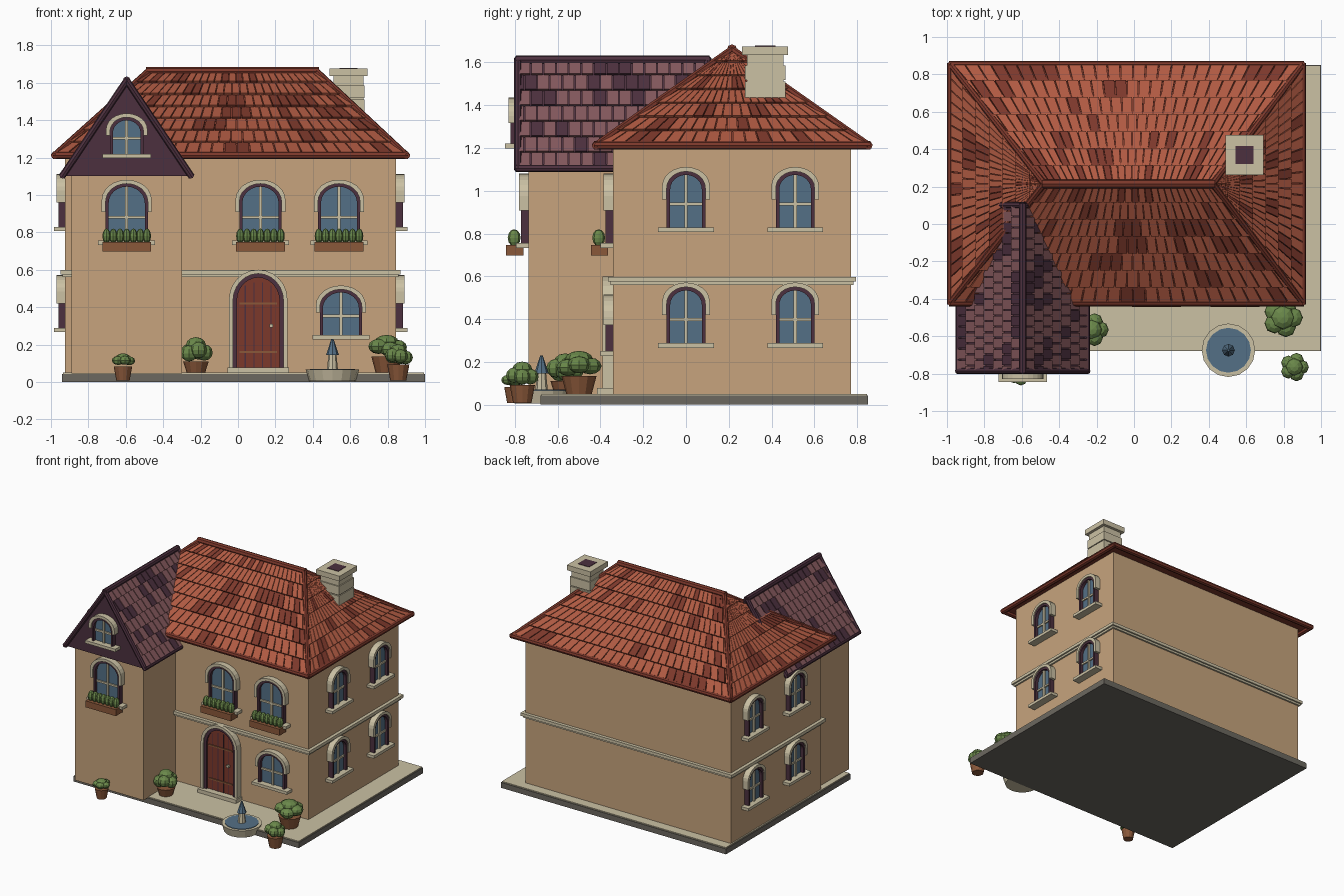
import bpy, bmesh, math, random
from mathutils import Vector, Matrix

random.seed(4)
if "Cube" in bpy.data.objects:
    bpy.data.objects.remove(bpy.data.objects["Cube"])


def make_mat(name, r, g, b):
    lin = [((c / 255 + 0.055) / 1.055) ** 2.4 for c in (r, g, b)] + [1]
    m = bpy.data.materials.new(name)
    m.use_nodes = True
    m.diffuse_color = lin
    m.node_tree.nodes["Principled BSDF"].inputs["Base Color"].default_value = lin
    return m


WALL = make_mat("tan plaster", 199, 164, 125)
STONE = make_mat("cream stone", 203, 193, 164)
GREY = make_mat("grey stone", 108, 104, 96)
TILE = make_mat("orange tile", 176, 90, 66)
RED = make_mat("dark red", 124, 56, 43)
PLUM = make_mat("dark plum", 76, 48, 62)
MAUVE = make_mat("mauve tile", 132, 88, 92)
GLASS = make_mat("blue glass", 84, 112, 134)
GREEN = make_mat("leaf green", 106, 136, 74)
BROWN = make_mat("brown clay", 138, 88, 58)


def finish(name, bm, *mats, frame=None):
    bmesh.ops.recalc_face_normals(bm, faces=bm.faces)
    mesh = bpy.data.meshes.new(name)
    bm.to_mesh(mesh)
    bm.free()
    for m in mats:
        mesh.materials.append(m)
    ob = bpy.data.objects.new(name, mesh)
    if frame:
        ob.matrix_world = frame
    bpy.context.scene.collection.objects.link(ob)
    return ob


def box(name, x, y, z, mat, frame=None):
    """Box from (min, max) pairs."""
    bm = bmesh.new()
    bmesh.ops.create_cube(bm, size=1)
    for v in bm.verts:
        v.co = [lo + (hi - lo) * (c + 0.5) for c, (lo, hi) in zip(v.co, (x, y, z))]
    return finish(name, bm, mat, frame=frame)


def prism(name, outline, y0, y1, mat, frame=None):
    """Extrude an (x, z) outline along y."""
    bm = bmesh.new()
    face = bm.faces.new([bm.verts.new((x, y0, z)) for x, z in outline])
    ext = bmesh.ops.extrude_face_region(bm, geom=[face])["geom"]
    bmesh.ops.translate(bm, vec=(0, y1 - y0, 0), verts=[e for e in ext if isinstance(e, bmesh.types.BMVert)])
    return finish(name, bm, mat, frame=frame)


def lathe(name, place, z0, z1, r0, r1, mat, sides=16):
    bm = bmesh.new()
    bmesh.ops.create_cone(bm, cap_ends=True, segments=sides, radius1=r0, radius2=r1, depth=z1 - z0)
    return finish(name, bm, mat, frame=Matrix.Translation((*place, (z0 + z1) / 2)))


def beam(name, a, b, mat, r=0.018):
    a, b = Vector(a), Vector(b)
    bm = bmesh.new()
    bmesh.ops.create_cone(bm, cap_ends=True, segments=8, radius1=r, radius2=r, depth=(b - a).length + r)
    rot = (b - a).to_track_quat("Z", "Y").to_matrix().to_4x4()
    return finish(name, bm, mat, frame=Matrix.Translation((a + b) / 2) @ rot)


def tiles(name, a, b, c, d, cols, rows, mats, dark):
    """Lapped tiles over the slope a-b (eave) to d-c (ridge)."""
    a, b, c, d = map(Vector, (a, b, c, d))
    n = (b - a).cross(d - a).normalized()
    bm = bmesh.new()

    def at(u, v, lift):
        return bm.verts.new(a.lerp(b, u).lerp(d.lerp(c, u), v) + n * lift)

    for row in range(rows):
        v0, v1 = row / rows, (row + 1) / rows
        shift = 0.5 * (row % 2)
        shade = 0
        for col in range(cols + 1):
            u0 = max(0, (col - shift) / cols) + 0.05 / cols
            u1 = min(1, (col + 1 - shift) / cols) - 0.05 / cols
            if u1 <= u0:
                continue
            # dark tiles often come in pairs
            shade = int(random.random() < (0.45 if shade else dark))
            low = [at(u0, v0, 0), at(u1, v0, 0), at(u1, v1, 0), at(u0, v1, 0)]
            top = [at(u0, v0, 0.016), at(u1, v0, 0.016), at(u1, v1, 0.004), at(u0, v1, 0.004)]
            sides = [(low[i], low[i - 1], top[i - 1], top[i]) for i in range(4)]
            for verts in [top] + sides:
                bm.faces.new(verts).material_index = shade
    finish(name, bm, *mats)


def arch(w, z0, top, rise, n=12):
    """Open arched outline from lower left to lower right."""
    curve = [(-w / 2 * math.cos(math.pi * i / n), top - rise + rise * math.sin(math.pi * i / n)) for i in range(n + 1)]
    return [(-w / 2, z0)] + curve + [(w / 2, z0)]


def arch_ring(name, w, z0, top, rise, t, depth, mat, frame):
    inner = arch(w - 2 * t, z0, top - t, rise - t / 2)
    prism(name, arch(w, z0, top, rise) + inner[::-1], 0, -depth, mat, frame)


def window(pos, w, h, turn=0, flowers=False):
    f = Matrix.Translation(pos) @ Matrix.Rotation(math.radians(turn), 4, "Z")
    rise = w * 0.42
    prism("window_glass", arch(w - 0.02, 0, h - 0.01, rise), 0, -0.012, GLASS, f)
    arch_ring("window_frame", w, 0, h, rise, 0.016, 0.036, PLUM, f)
    arch_ring("window_hood", w + 0.042, h * 0.5, h + 0.021, rise + 0.012, 0.021, 0.045, STONE, f)
    box("window_bar_vertical", (-0.008, 0.008), (-0.024, 0), (0, h - 0.012), STONE, f)
    box("window_bar_cross", (0.016 - w / 2, w / 2 - 0.016), (-0.022, 0), (h * 0.39, h * 0.39 + 0.014), STONE, f)
    box("window_sill", (-w / 2 - 0.04, w / 2 + 0.04), (-0.06, 0), (-0.022, 0), STONE, f)
    if flowers:
        box("flower_box", (-0.13, 0.13), (-0.105, -0.025), (-0.058, -0.008), BROWN, f)
        bm = bmesh.new()
        for i in range(7):
            m = Matrix.Translation((-0.108 + 0.036 * i, -0.068, 0.025)) @ Matrix.Diagonal((0.022, 0.03, 0.04, 1))
            bmesh.ops.create_uvsphere(bm, u_segments=8, v_segments=6, radius=1, matrix=m)
        finish("flower_box_plants", bm, GREEN, frame=f)


def potted_bush(x, y, z, r, pot_h, top):
    lathe("plant_pot", (x, y), z, z + pot_h, r * 0.55, r * 0.76, BROWN, 12)
    bm = bmesh.new()
    mid = (z + pot_h + top) / 2
    half = top - mid
    spots = [(0, 0, half * 0.35, 0.6)]
    spots += [(r * 0.5 * math.cos(k * 1.257), r * 0.5 * math.sin(k * 1.257), half * random.uniform(-0.35, 0), 0.5)
              for k in range(5)]
    for sx, sy, sz, s in spots:
        m = Matrix.Translation((x + sx, y + sy, mid + sz)) @ Matrix.Diagonal((r * s, r * s, half * 0.68, 1))
        bmesh.ops.create_uvsphere(bm, u_segments=8, v_segments=6, radius=1, matrix=m)
    finish("bush", bm, GREEN)


# Plinth and walls
box("plinth", (-0.94, 1.0), (-0.68, 0.85), (0, 0.042), GREY)
box("paving", (-0.935, 0.995), (-0.675, 0.845), (0.042, 0.05), STONE)
box("main_walls", (-0.925, 0.845), (-0.34, 0.77), (0.045, 1.21), WALL)
box("wing_walls", (-0.89, -0.3), (-0.735, -0.3), (0.045, 1.12), WALL)
box("string_course", (-0.938, 0.858), (-0.353, 0.783), (0.56, 0.575), STONE)
box("string_course_cap", (-0.95, 0.87), (-0.365, 0.795), (0.575, 0.598), STONE)

# Main hipped roof
X0, X1, Y0, Y1, ZE, ZR = -0.98, 0.9, -0.42, 0.852, 1.212, 1.66
eave = [(X0, Y0, ZE), (X1, Y0, ZE), (X1, Y1, ZE), (X0, Y1, ZE)]
ridge_l, ridge_r = (-0.48, 0.215, ZR), (0.42, 0.215, ZR)
bm = bmesh.new()
e = [bm.verts.new(p) for p in eave]
l, r = bm.verts.new(ridge_l), bm.verts.new(ridge_r)
for face in ((e[0], e[1], r, l), (e[1], e[2], r), (e[2], e[3], l, r), (e[3], e[0], l), e[::-1]):
    bm.faces.new(face)
finish("main_roof", bm, RED)
slopes = [("front", 0, ridge_r, ridge_l, 27), ("right", 1, ridge_r, ridge_r, 20),
          ("back", 2, ridge_l, ridge_r, 27), ("left", 3, ridge_l, ridge_l, 20)]
for side, i, c, d, cols in slopes:
    a, b = eave[i], eave[(i + 1) % 4]
    tiles(side + "_roof_tiles", a, b, c, d, cols, 7, (TILE, RED), 0.13)
    beam(side + "_eave", a, b, RED, 0.02)
    beam("hip_" + side, a, d, RED)
beam("main_ridge", ridge_l, ridge_r, RED, 0.024)

# Wing gable roof
GX, GY0, GY1 = -0.595, -0.785, 0.1
prism("wing_roof", [(GX - 0.34, 1.1), (GX + 0.34, 1.1), (GX, 1.61)], GY0, GY1, PLUM)
for s, side in ((-1, "left"), (1, "right")):
    low = [(GX + s * 0.342, y, 1.105) for y in (GY0, GY1)]
    top = [(GX, y, 1.612) for y in (GY0, GY1)]
    order = (0, 1) if s > 0 else (1, 0)
    a, b = (low[k] for k in order)
    d, c = (top[k] for k in order)
    tiles("wing_tiles_" + side, a, b, c, d, 15, 7, (MAUVE, PLUM), 0.2)
    beam("wing_eave_" + side, *low, PLUM)
    beam("gable_board_front_" + side, low[0], top[0], PLUM)
    beam("gable_board_back_" + side, low[1], top[1], PLUM)
beam("wing_ridge", *top, PLUM, 0.021)

# Windows
window((GX, -0.735, 0.755), 0.225, 0.305, flowers=True)
window((0.12, -0.34, 0.755), 0.225, 0.305, flowers=True)
window((0.54, -0.34, 0.755), 0.225, 0.305, flowers=True)
window((0.55, -0.34, 0.25), 0.225, 0.245)
window((GX, -0.785, 1.22), 0.18, 0.195)
for z in (0.288, 0.828):
    for y in (0, 0.51):
        window((0.845, y, z), 0.18, 0.262, 90)
        window((-0.925, y, z), 0.18, 0.262, -90)

# Arched plank door
f = Matrix.Translation((0.108, -0.34, 0.07))
prism("door_leaf", arch(0.25, 0, 0.5, 0.125), 0, -0.025, RED, f)
arch_ring("door_frame", 0.272, 0, 0.51, 0.136, 0.022, 0.04, PLUM, f)
arch_ring("door_surround", 0.312, 0, 0.53, 0.156, 0.021, 0.05, STONE, f)
for x in (-0.069, -0.023, 0.023, 0.069):
    box("plank_gap", (x - 0.003, x + 0.003), (-0.028, 0), (0, 0.47 - abs(x) * 0.35), PLUM, f)
for z in (0.085, 0.345):
    box("door_strap", (-0.1, 0.1), (-0.032, 0), (z, z + 0.011), BROWN, f)
box("door_knob", (0.06, 0.078), (-0.045, 0), (0.222, 0.24), STONE, f)
box("door_step", (-0.165, 0.165), (-0.075, 0), (-0.025, 0.008), STONE, f)

# Chimney
box("chimney_shaft", (0.51, 0.67), (0.285, 0.455), (1.3, 1.64), STONE)
box("chimney_band", (0.503, 0.677), (0.276, 0.464), (1.43, 1.51), STONE)
box("chimney_band_upper", (0.503, 0.677), (0.276, 0.464), (1.517, 1.585), STONE)
box("chimney_cap", (0.49, 0.692), (0.262, 0.477), (1.635, 1.675), STONE)
box("chimney_flue", (0.543, 0.639), (0.322, 0.418), (1.67, 1.678), PLUM)

# Fountain
spot = (0.505, -0.675)
lathe("fountain_basin", spot, 0.005, 0.066, 0.125, 0.143, STONE)
lathe("fountain_water", spot, 0.06, 0.07, 0.12, 0.12, GLASS)
lathe("fountain_column", spot, 0.06, 0.15, 0.03, 0.021, STONE, 8)
lathe("fountain_spire", spot, 0.145, 0.23, 0.034, 0.006, GLASS, 8)

# Potted bushes
potted_bush(-0.225, -0.565, 0.05, 0.09, 0.06, 0.238)
potted_bush(-0.615, -0.8, 0.008, 0.065, 0.075, 0.152)
potted_bush(0.795, -0.5, 0.05, 0.108, 0.085, 0.25)
potted_bush(0.857, -0.765, 0.008, 0.078, 0.085, 0.2)
